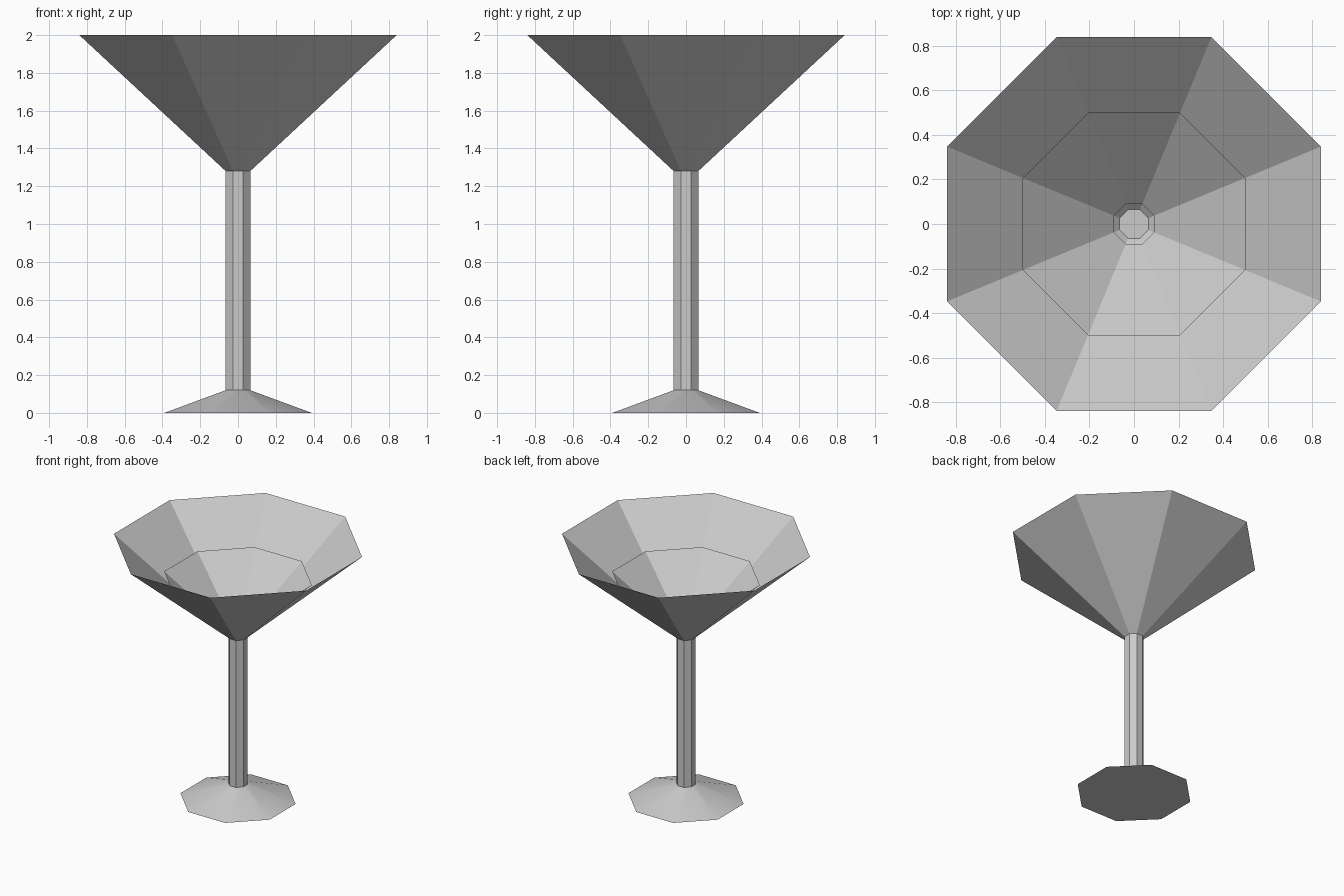
import bpy
import bmesh
import math

SIDES = 8
cube = bpy.data.objects.get("Cube")
if cube:
    bpy.data.objects.remove(cube, do_unlink=True)

# One pale grey glass colour
glass = bpy.data.materials.new("pale grey glass")
glass.use_nodes = True
colour = (0.6, 0.6, 0.6, 1.0)
glass.diffuse_color = colour
glass.node_tree.nodes["Principled BSDF"].inputs["Base Color"].default_value = colour


def octagon_part(name, profile, cap_bottom=False, cap_top=False, inward=False, smooth=False):
    """Eight-sided wall through (flat half-width, height) pairs, with optional caps."""
    bm = bmesh.new()
    rings = []
    for half_width, z in profile:
        radius = half_width / math.cos(math.pi / SIDES)
        ring = []
        for i in range(SIDES):
            a = 2 * math.pi * (i + 0.5) / SIDES
            ring.append(bm.verts.new((radius * math.cos(a), radius * math.sin(a), z)))
        rings.append(ring)
    for low, high in zip(rings, rings[1:]):
        for i in range(SIDES):
            j = (i + 1) % SIDES
            bm.faces.new((low[i], low[j], high[j], high[i]))
    if cap_bottom:
        bm.faces.new(rings[0][::-1])
    if cap_top:
        bm.faces.new(rings[-1])
    if inward:
        bmesh.ops.reverse_faces(bm, faces=bm.faces[:])
    mesh = bpy.data.meshes.new(name)
    bm.to_mesh(mesh)
    bm.free()
    mesh.materials.append(glass)
    obj = bpy.data.objects.new(name, mesh)
    bpy.context.collection.objects.link(obj)
    if smooth:
        bpy.ops.object.select_all(action='DESELECT')
        obj.select_set(True)
        bpy.context.view_layer.objects.active = obj
        bpy.ops.object.shade_smooth_by_angle(angle=math.radians(29))
    return obj


# Sloping foot, closed underneath
octagon_part("foot", [(0.39, 0), (0.065, 0.12)], cap_bottom=True, smooth=True)
# Straight stem, its top closing the bowl
octagon_part("stem", [(0.065, 0.12), (0.065, 1.28)], cap_top=True)
# Thin conical bowl, facing its open inside
octagon_part("bowl", [(0.065, 1.28), (0.84, 2.0)], inward=True)
# Open inner liner, parallel to the bowl wall
octagon_part("inner_liner", [(0.09, 1.36), (0.5, 1.74)], inward=True)
